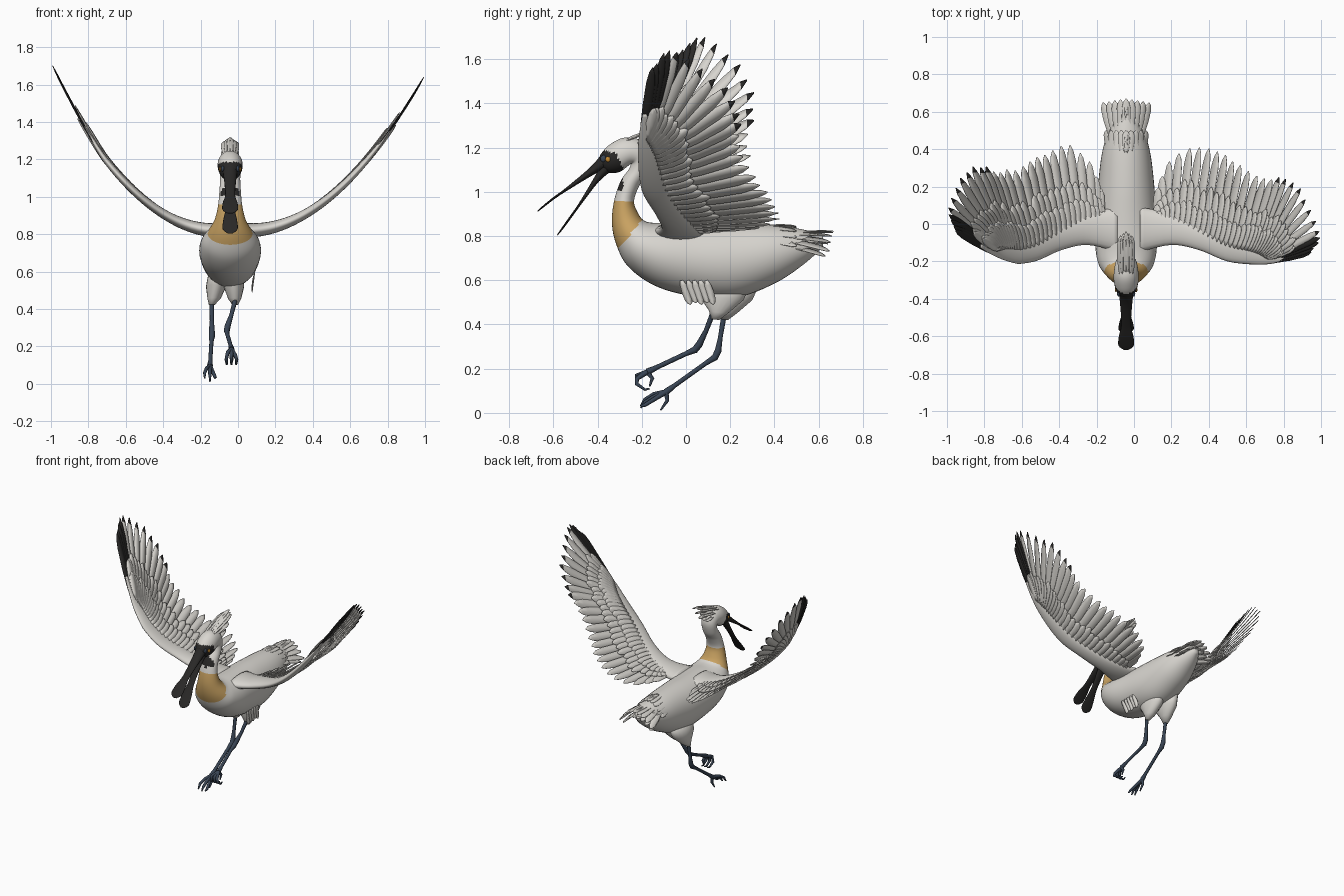
import bpy, bmesh, math, random
from mathutils import Vector as V

if "Cube" in bpy.data.objects:
    bpy.data.objects.remove(bpy.data.objects["Cube"])

random.seed(4)
CX = -0.042  # the body sits slightly left of the wing span centre


def material(name, r, g, b):
    m = bpy.data.materials.new(name)
    m.diffuse_color = (r, g, b, 1)
    m.use_nodes = True
    m.node_tree.nodes["Principled BSDF"].inputs["Base Color"].default_value = m.diffuse_color
    return m


WHITE = material("plumage white", 0.69, 0.67, 0.63)
BLACK = material("bill black", 0.022, 0.021, 0.02)
GOLD = material("breast gold", 0.58, 0.36, 0.12)
SLATE = material("leg slate blue", 0.04, 0.058, 0.088)
AMBER = material("eye amber", 0.55, 0.25, 0.03)


def spline(rows, t):
    """Catmull-Rom through rows of numbers, t in 0..len-1."""
    n = len(rows) - 1
    i = min(int(t), n - 1)
    f = t - i
    a, b, c, d = (rows[min(max(k, 0), n)] for k in (i - 1, i, i + 1, i + 2))
    return [q + 0.5 * f * (r - p + f * (2 * p - 5 * q + 4 * r - s + f * (3 * (q - r) + s - p)))
            for p, q, r, s in zip(a, b, c, d)]


def resample(rows, steps):
    n = (len(rows) - 1) * steps
    return [spline(rows, i / steps) for i in range(n + 1)]


def finish(name, bm, mats, solid=0):
    bmesh.ops.recalc_face_normals(bm, faces=bm.faces)
    me = bpy.data.meshes.new(name)
    bm.to_mesh(me)
    bm.free()
    for m in mats:
        me.materials.append(m)
    me.polygons.foreach_set("use_smooth", [True] * len(me.polygons))
    ob = bpy.data.objects.new(name, me)
    bpy.context.collection.objects.link(ob)
    if solid:
        s = ob.modifiers.new("thickness", 'SOLIDIFY')
        s.thickness = solid
        s.offset = 0
    return ob


def loft(name, rings, mats, rule=None):
    bm = bmesh.new()
    vs = [[bm.verts.new(p) for p in ring] for ring in rings]
    n = len(vs[0])
    for a, b in zip(vs, vs[1:]):
        for k in range(n):
            bm.faces.new((a[k], a[(k + 1) % n], b[(k + 1) % n], b[k]))
    bm.faces.new(vs[0])
    bm.faces.new(vs[-1])
    if rule:
        for f in bm.faces:
            f.material_index = rule(f.calc_center_median())
    return finish(name, bm, mats)


def ring(ty, tz, by, bz, hw, x=CX, n=36):
    """Ellipse through a top and a bottom point in the y-z plane."""
    out = []
    for k in range(n):
        a = 2 * math.pi * k / n
        c = (1 + math.cos(a)) / 2
        out.append(V((x + hw * math.sin(a), by + (ty - by) * c, bz + (tz - bz) * c)))
    return out


# body, neck and head in one sweep: top y, z, bottom y, z, half width
BODY = [(0.62, .80, .62, .75, .02), (0.55, .825, .53, .67, .075), (0.40, .85, .40, .585, .125),
        (0.2, .86, .22, .52, .15), (0.05, .86, .02, .53, .16), (-.08, .86, -.14, .575, .165),
        (-.15, .86, -.26, .66, .15), (-.19, .87, -.315, .76, .115), (-.215, .90, -.335, .86, .082),
        (-.235, .955, -.325, .96, .064), (-.215, 1.02, -.295, 1.05, .057),
        (-.18, 1.08, -.26, 1.10, .054), (-.165, 1.16, -.25, 1.125, .056),
        (-.20, 1.23, -.265, 1.115, .062), (-.28, 1.245, -.30, 1.09, .067),
        (-.35, 1.21, -.35, 1.085, .056), (-.39, 1.165, -.375, 1.10, .034)]


def body_colour(c):
    if c.y < -.285 and 1.0 < c.z < 1.185 - .25 * (c.y + .36) and c.y < -.30 + .5 * (1.14 - c.z):
        return 2
    if c.y < -.18 and c.z < .955 and c.z > .74 + (c.y + .31) * 1.18:
        return 1
    return 0


loft("body_neck_head", [ring(*r) for r in resample(BODY, 6)], [WHITE, GOLD, BLACK], body_colour)


# bill halves with spoon tips: y, z, half width, half thickness
def bill(name, rows, ny, nz):
    rings = [ring(y + ny * t, z + nz * t, y - ny * t, z - nz * t, w, n=20)
             for y, z, w, t in resample(rows, 4)]
    loft(name, rings, [BLACK])


bill("upper_bill", [(-.35, 1.15, .042, .04), (-.42, 1.098, .033, .019), (-.54, 1.012, .026, .007),
                    (-.60, .97, .039, .005), (-.65, .93, .041, .004), (-.672, .912, .014, .002)], -.57, .82)
bill("lower_bill", [(-.35, 1.12, .036, .03), (-.405, 1.055, .029, .014), (-.48, .945, .024, .006),
                    (-.53, .875, .037, .005), (-.565, .827, .04, .004), (-.582, .804, .013, .002)], -.8, .6)

# eyes and blue patches of bare skin
for s, side in ((1, "right"), (-1, "left")):
    for part, mat, y, z, r in (("eye", AMBER, -.352, 1.147, .012), ("eye_patch", SLATE, -.372, 1.15, .016)):
        bm = bmesh.new()
        bmesh.ops.create_uvsphere(bm, u_segments=16, v_segments=10, radius=r)
        for v in bm.verts:
            v.co.x *= .55
            v.co += V((CX + s * (.054 if part == "eye" else .04), y, z))
        finish(side + "_" + part, bm, [mat])


# legs: bevelled curves, thighs lofted
def limb(name, pts):
    cu = bpy.data.curves.new(name, 'CURVE')
    cu.dimensions = '3D'
    cu.bevel_depth = 1
    cu.bevel_resolution = 3
    cu.use_fill_caps = True
    sp = cu.splines.new('POLY')
    sp.points.add(len(pts) - 1)
    for p, (x, y, z, r) in zip(sp.points, pts):
        p.co = (x, y, z, 1)
        p.radius = r
    cu.materials.append(SLATE)
    bpy.context.collection.objects.link(bpy.data.objects.new(name, cu))


limb("left_leg", [(-.14, .175, .46, .013), (-.14, .155, .34, .011), (-.14, .145, .28, .016),
                  (-.14, .13, .25, .016), (-.142, .09, .225, .011), (-.148, -.05, .125, .011), (-.15, -.09, .095, .016)])
limb("right_leg", [(-.012, .125, .46, .013), (-.035, .09, .37, .011), (-.055, .06, .31, .016),
                   (-.06, .04, .285, .016), (-.058, 0, .268, .011), (-.04, -.13, .207, .011), (-.035, -.175, .185, .016)])
for i, dx in enumerate((-.028, 0, .028)):
    limb("left_toe", [(-.15, -.09, .095, .012), (-.15 + dx * .6, -.145, .085 - .012 * i, .01),
                      (-.15 + dx, -.185, .06 - .012 * i, .009), (-.15 + dx, -.205, .022 + .008 * (1 - i) ** 2, .004)])
    limb("right_toe", [(-.035, -.175, .185, .012), (-.035 + dx * .7, -.222, .17 - .008 * i, .01),
                       (-.035 + dx, -.222, .13, .009), (-.035 + dx * .9, -.185, .105, .006), (-.035 + dx * .8, -.165, .11, .004)])
limb("left_hind_toe", [(-.15, -.09, .095, .012), (-.15, -.085, .055, .009), (-.15, -.115, .012, .004)])
limb("right_hind_toe", [(-.035, -.175, .185, .012), (-.03, -.152, .155, .009), (-.03, -.165, .12, .004)])
for name, x, y in (("left_thigh", -.14, .17), ("right_thigh", -.015, .13)):
    rows = [(y - .018, .425, y + .02, .42, .016), (y - .025, .46, y + .06, .45, .035),
            (y - .07, .53, y + .13, .51, .055), (y - .07, .62, y + .17, .6, .05)]
    loft(name, [ring(*r, x=x + (CX - x) * .12 * i, n=20) for i, r in enumerate(rows)], [WHITE])


# feather: a tapered strip, point(v, u) maps length 0..1 and width -1..1 to space
def feather(bm, point, kind=0):
    shape = [(0, .35), (.2, .8), (.5, 1), (.8, .92), (.93, .6), (1, .08)]
    rows = [[bm.verts.new(point(v, u * w)) for u in (-1, 0, 1)] for v, w in shape]
    for i, (a, b) in enumerate(zip(rows, rows[1:])):
        for k in (0, 1):
            f = bm.faces.new((a[k], a[k + 1], b[k + 1], b[k]))
            f.material_index = 1 if kind == 1 or (kind == 2 and i == 4) else 0


def straight(a, b, width, side, arch=.006):
    a, b, side = V(a), V(b), V(side).normalized()
    up = (b - a).cross(side).normalized()
    return lambda v, u: a.lerp(b, v) + side * (u * width) + up * (arch * (1 - u * u))


# wings: planned in x-y, then bent up along a parabola
def place(x, y, h, s):
    z, slope = .82 + .92 * (x - .05) ** 2, 1.84 * (x - .05)
    q = math.hypot(1, slope)
    if s < 0:
        y += .13 * max(0, x - .6) / .4
        z += .07 * max(0, x - .7) / .3
        x += .06 * (1 - x)
    return V((s * (x - h * slope / q), y, z + h / q))


TIPS = [(.13, .2), (.19, .34), (.3, .42), (.4, .40), (.49, .37), (.57, .32), (.66, .27), (.74, .25),
        (.81, .24), (.89, .19), (.95, .08), (.99, -.04), (.985, -.1), (.95, -.15)]
ROOTS = [(.12, -.02), (.17, -.01), (.25, -.02), (.33, -.05), (.41, -.08), (.48, -.11), (.55, -.13),
         (.61, -.14), (.65, -.15), (.68, -.16), (.70, -.17), (.72, -.18), (.73, -.185), (.72, -.2)]
# arm: x, leading edge y, chord, half thickness
ARM = [(.03, -.15, .24, .04), (.2, -.112, .17, .032), (.35, -.14, .14, .025), (.5, -.2, .13, .021),
       (.65, -.217, .10, .017), (.74, -.212, .06, .011), (.81, -.195, .02, .004)]


def wing_feather(bm, t, reach, width, h, s, kind=0):
    a, b = V(spline(ROOTS, t)), V(spline(TIPS, t))
    b = a.lerp(b, reach)
    d = (b - a).normalized()
    side = V((d.y, -d.x))

    def point(v, u):
        p = a.lerp(b, v) + side * (u * width)
        return place(p.x, p.y, h + .005 * u * s, s)
    feather(bm, point, kind)


for s, side in ((1, "right"), (-1, "left")):
    rings = []
    for x, y, c, t in resample(ARM, 5):
        angles = [2 * math.pi * k / 20 for k in range(20)]
        rings.append([place(x, y + c * (1 - math.cos(a)) / 2, t * math.sin(a), s) for a in angles])
    loft(side + "_wing_arm", rings, [WHITE])
    bm = bmesh.new()
    for i in range(27):
        kind = 1 if i >= 23 else 2 if i > 14 else 0
        wing_feather(bm, i / 2, random.uniform(.96, 1.01), .024 if i < 16 else .021, 0, s, kind)
    finish(side + "_flight_feathers", bm, [WHITE, BLACK], .003)
    bm = bmesh.new()
    for reach, width, h, n in ((.55, .022, .011, 30), (.33, .02, .018, 34), (.42, .02, -.01, 30)):
        for i in range(n):
            t = 11.5 * i / (n - 1)
            wing_feather(bm, t, reach * random.uniform(.9, 1.08), width, h, s)
    finish(side + "_covert_feathers", bm, [WHITE], .003)

# tail fan in two layers, with short coverts over its base
bm = bmesh.new()
for layer in (0, 1):
    for i in range(9 - layer):
        u = (i - (8 - layer) / 2) / 4
        feather(bm, straight((CX + .07 * u, .44, .82 - .03 * u * u - .03 * layer),
                             (CX + .125 * u, .67 - .02 * abs(u) - .02 * layer, .828 - .09 * u * u - .045 * layer),
                             .024, (1, 0, -.5 * u)))
finish("tail_feathers", bm, [WHITE], .003)
bm = bmesh.new()
for i in range(9):
    u = (i - 4) / 4
    feather(bm, straight((CX + .09 * u, .38, .855 - .07 * u * u), (CX + .11 * u, .5, .85 - .09 * u * u),
                         .02, (1, 0, -.8 * u)))
finish("tail_coverts", bm, [WHITE], .003)

# crest: layered plumes swept back from the crown
bm = bmesh.new()
for i in range(14):
    u = (i % 5 - 2) / 2
    lay = i // 5
    feather(bm, straight((CX + .03 * u, -.29 + .035 * lay, 1.235 - .012 * lay),
                         (CX + .035 * u, -.045 - .03 * lay - .02 * abs(u), 1.325 - .05 * lay - .02 * abs(u)),
                         .018, (1, 0, -.5 * u), .01))
finish("crest_feathers", bm, [WHITE], .004)

# loose flank feathers under the right wing
bm = bmesh.new()
for i in range(5):
    feather(bm, straight((.085, -.02 + .028 * i, .60), (.07, .02 + .026 * i, .49 + .008 * (i % 2)), .018, (0, 1, .2)))
finish("flank_feathers", bm, [WHITE], .003)
